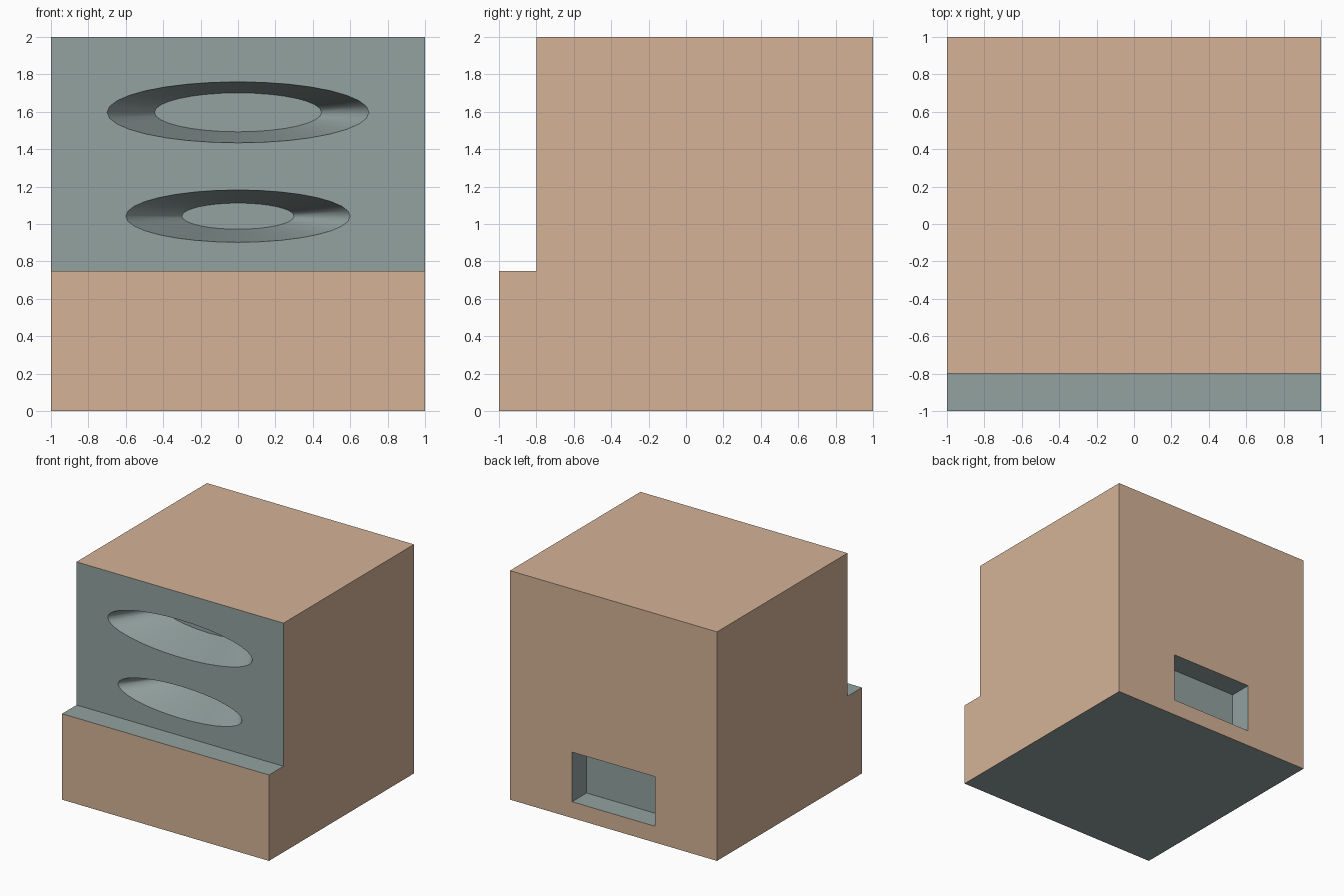
import bpy, bmesh, math
from mathutils import Matrix, Vector

if "Cube" in bpy.data.objects:
    bpy.data.objects.remove(bpy.data.objects["Cube"])


def material(name, colour):
    m = bpy.data.materials.new(name)
    m.diffuse_color = (*colour, 1)
    m.use_nodes = True
    m.node_tree.nodes["Principled BSDF"].inputs["Base Color"].default_value = m.diffuse_color
    return m


def make_object(name, bm):
    bmesh.ops.recalc_face_normals(bm, faces=bm.faces)
    mesh = bpy.data.meshes.new(name)
    bm.to_mesh(mesh)
    bm.free()
    ob = bpy.data.objects.new(name, mesh)
    bpy.context.collection.objects.link(ob)
    return ob


def oval_cutter(name, z, outer, inner, ratio, depth, face_y):
    """Tapered oval plug: starts just in front of the face, narrows inward."""
    over = 0.1
    slope = (outer - inner) / depth
    bm = bmesh.new()
    place = (Matrix.Translation((0, face_y + (depth - over) / 2, z))
             @ Matrix.Diagonal((1, 1, ratio, 1))
             @ Matrix.Rotation(-math.pi / 2, 4, 'X'))
    bmesh.ops.create_cone(bm, cap_ends=True, segments=32,
                          radius1=outer + slope * over, radius2=inner,
                          depth=depth + over, matrix=place)
    return make_object(name, bm)


def box_cutter(name, lo, hi):
    lo, hi = Vector(lo), Vector(hi)
    bm = bmesh.new()
    bmesh.ops.create_cube(bm, size=1, matrix=Matrix.Translation((lo + hi) / 2)
                          @ Matrix.Diagonal((*(hi - lo), 1)))
    return make_object(name, bm)


# Main block: stepped side profile extruded across the width
profile = [(-1, 0), (1, 0), (1, 2), (-0.8, 2), (-0.8, 0.75), (-1, 0.75)]
bm = bmesh.new()
side = bm.faces.new([bm.verts.new((-1, y, z)) for y, z in profile])
ext = bmesh.ops.extrude_face_region(bm, geom=[side], use_keep_orig=True)
bmesh.ops.translate(bm, vec=(2, 0, 0),
                    verts=[g for g in ext["geom"] if isinstance(g, bmesh.types.BMVert)])
block = make_object("stepped_block", bm)

# Two tapered oval recesses in front, rectangular pocket at the back
cutters = [
    oval_cutter("upper_oval_cutter", 1.597, 0.70, 0.447, 0.233, 0.4, -0.8),
    oval_cutter("lower_oval_cutter", 1.042, 0.60, 0.30, 0.233, 0.4, -0.8),
    box_cutter("back_pocket_cutter", (-0.4, 0.8, 0.142), (0.4, 1.2, 0.575)),
]
bpy.context.view_layer.objects.active = block
block.select_set(True)
for c in cutters:
    mod = block.modifiers.new(c.name, 'BOOLEAN')
    mod.operation, mod.solver, mod.object = 'DIFFERENCE', 'EXACT', c
    bpy.ops.object.modifier_apply(modifier=mod.name)
for c in cutters:
    bpy.data.objects.remove(c)

# Tan outer shell; grey-green underside, step and recesses
block.data.materials.clear()
block.data.materials.append(material("tan", (0.66, 0.45, 0.31)))
block.data.materials.append(material("grey_green", (0.29, 0.36, 0.35)))
for p in block.data.polygons:
    c, n = p.center, p.normal
    outer = (abs(n.x) > 0.99 and abs(c.x) > 0.99
             or abs(n.y) > 0.99 and abs(c.y) > 0.99
             or n.z > 0.99 and c.z > 1.99)
    p.material_index = 0 if outer else 1

bpy.ops.object.shade_smooth_by_angle(angle=math.radians(50))
